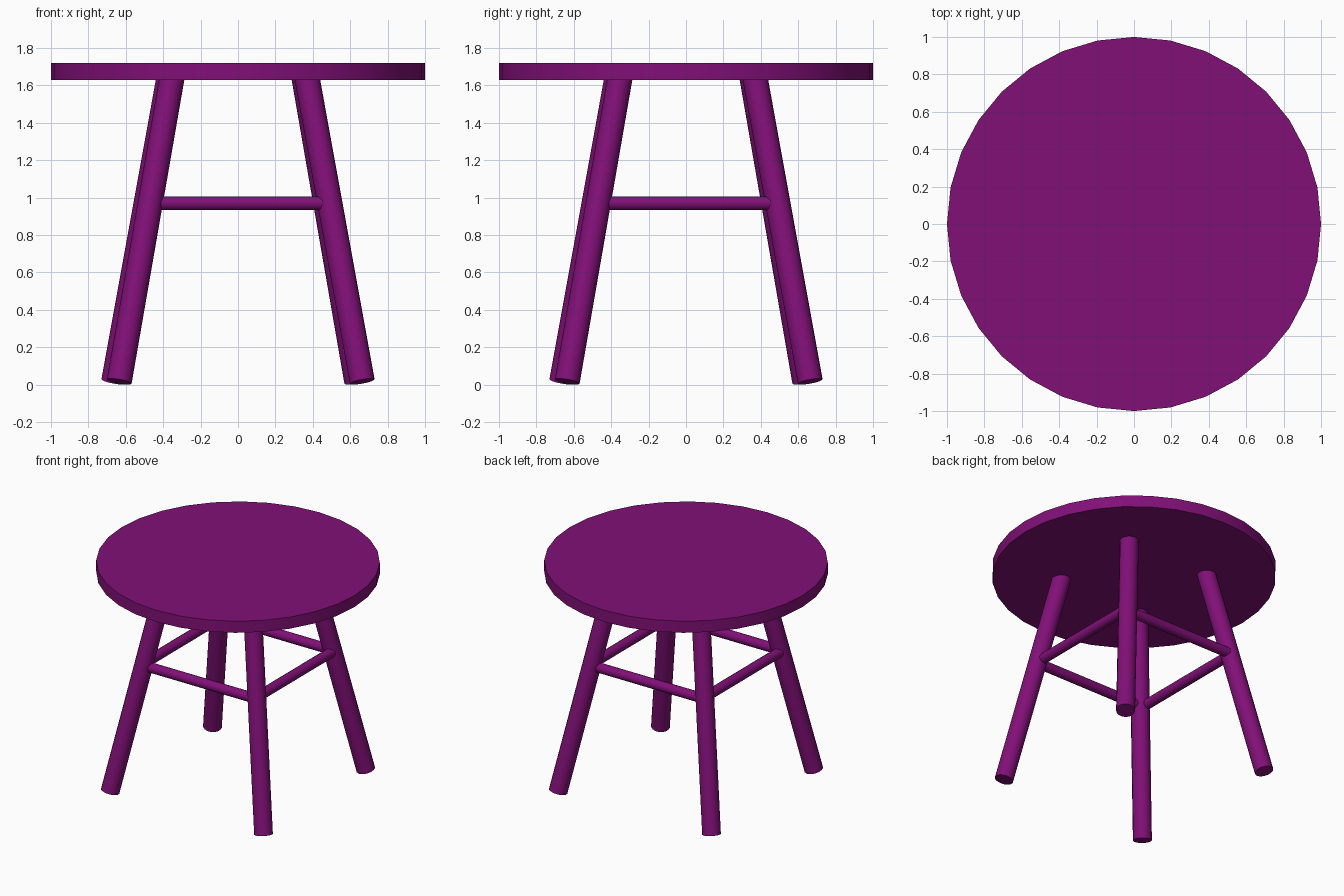
import bpy, math
from mathutils import Vector, Matrix

if "Cube" in bpy.data.objects:
    bpy.data.objects.remove(bpy.data.objects["Cube"])

purple = bpy.data.materials.new("purple paint")
purple.diffuse_color = (0.22, 0.005, 0.185, 1)
purple.use_nodes = True
purple.node_tree.nodes["Principled BSDF"].inputs["Base Color"].default_value = purple.diffuse_color


def rod(name, start, end, radius, sides):
    """Closed cylinder running between two points."""
    start, end = Vector(start), Vector(end)
    axis = end - start
    bpy.ops.mesh.primitive_cylinder_add(
        vertices=sides, radius=radius, depth=axis.length,
        location=(start + end) / 2,
        rotation=axis.to_track_quat('Z', 'Y').to_euler())
    ob = bpy.context.object
    ob.name = name
    ob.data.materials.append(purple)
    bpy.ops.object.shade_smooth_by_angle(angle=math.radians(30))
    return ob


# Round seat
rod("seat", (0, 0, 1.63), (0, 0, 1.72), 1.0, 32)

# Four splayed legs and four rails, a quarter turn apart
LEG_ANGLE = math.radians(46.3)
leg_names = ["back_right_leg", "back_left_leg", "front_left_leg", "front_right_leg"]
rail_names = ["front_rail", "right_rail", "back_rail", "left_rail"]
for i in range(4):
    turn = Matrix.Rotation(i * math.pi / 2, 3, 'Z')
    out = turn @ Vector((math.cos(LEG_ANGLE), math.sin(LEG_ANGLE), 0))
    rod(leg_names[i], out * 0.919 + Vector((0, 0, 0.017)),
        out * 0.506 + Vector((0, 0, 1.66)), 0.067, 16)
    rod(rail_names[i], turn @ Vector((-0.48, -0.487, 0.97)),
        turn @ Vector((0.48, -0.487, 0.97)), 0.037, 16)
